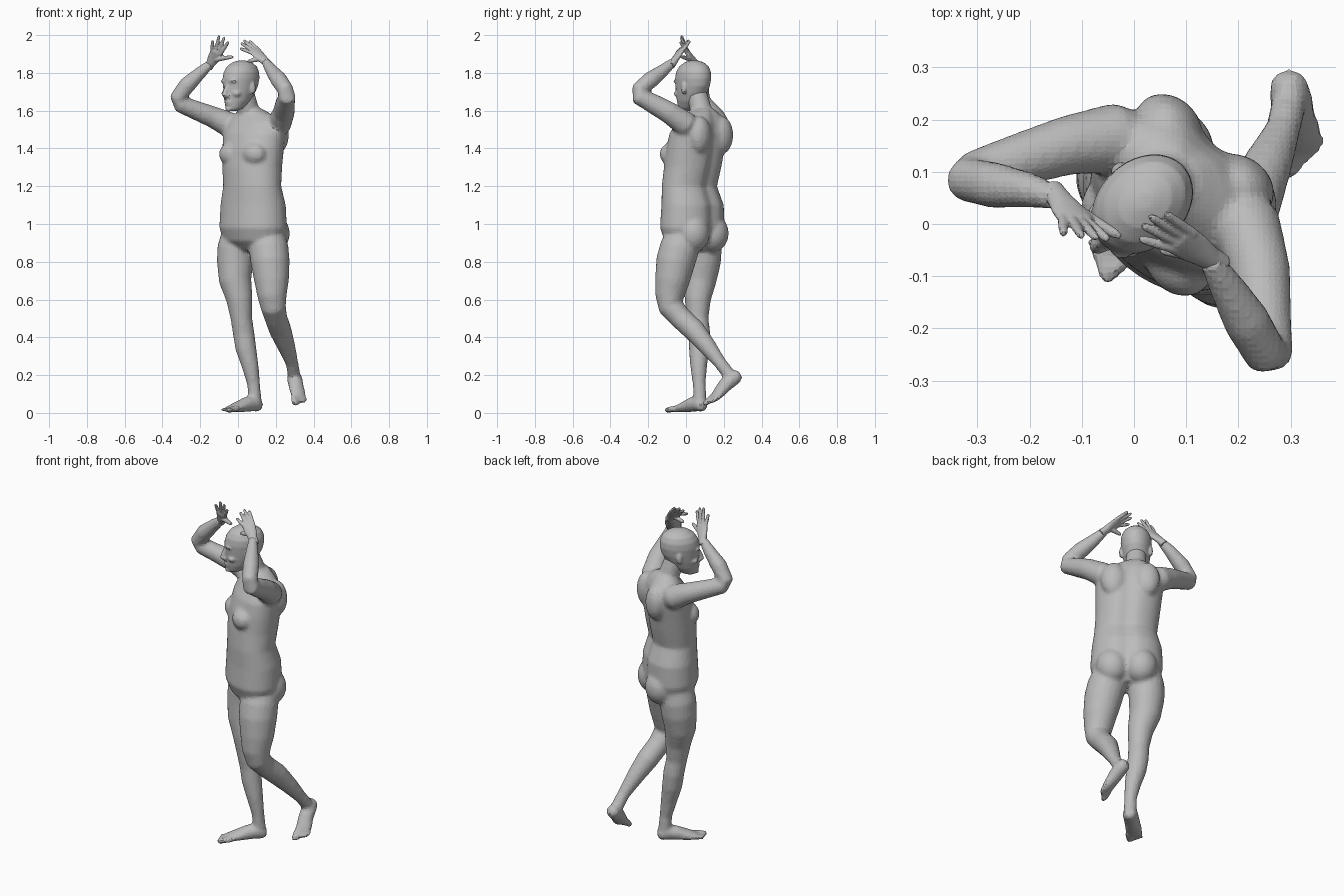
import bpy, bmesh, math
from mathutils import Vector, Matrix

if "Cube" in bpy.data.objects:
    bpy.data.objects.remove(bpy.data.objects["Cube"], do_unlink=True)

skin_grey = bpy.data.materials.new("skin_grey")
skin_grey.use_nodes = True
GREY = (0.5, 0.5, 0.5, 1)
skin_grey.diffuse_color = GREY
skin_grey.node_tree.nodes["Principled BSDF"].inputs["Base Color"].default_value = GREY

UP = Vector((0, 0, 1))
SIDES = 20


def facing(degrees):
    """Forward and left directions of a part turned clockwise from the front."""
    a = math.radians(degrees)
    return Vector((-math.sin(a), -math.cos(a), 0)), Vector((math.cos(a), -math.sin(a), 0))


def skin(bm, rings):
    """Bridge point rings into a closed skin."""
    loops = [[bm.verts.new(p) for p in ring] for ring in rings]
    n = len(loops[0])
    for lower, upper in zip(loops, loops[1:]):
        for i in range(n):
            j = (i + 1) % n
            bm.faces.new((lower[i], lower[j], upper[j], upper[i]))
    bm.faces.new(loops[0][::-1])
    bm.faces.new(loops[-1])


def stack(bm, rows, forward, left, groove=0.0):
    """Horizontal oval sections: x, y, z, half width, half depth."""
    rings = []
    for x, y, z, a, b in rows:
        ring = []
        for k in range(2 * SIDES):
            t = math.pi * k / SIDES
            c, s = math.cos(t), math.sin(t)
            dip = 1 - groove * math.exp(-(c * 5) ** 2) if s < 0 else 1
            ring.append(Vector((x, y, z)) + left * a * c + forward * b * s * dip)
        rings.append(ring)
    skin(bm, rings)


def tube(bm, points, side):
    """Sections along a path: x, y, z, radius and optional flatness."""
    centres = [Vector(p[:3]) for p in points]
    rings = []
    for i, p in enumerate(points):
        before, after = centres[max(i - 1, 0)], centres[min(i + 1, len(points) - 1)]
        t = (after - before).normalized()
        u = (side - t * side.dot(t)).normalized()
        w = t.cross(u)
        flat = p[4] if len(p) > 4 else 1
        rings.append([centres[i] + p[3] * (u * math.cos(a) + w * flat * math.sin(a))
                      for a in (math.tau * k / SIDES for k in range(SIDES))])
    skin(bm, rings)


def blob(bm, centre, radii, forward, left):
    """Ellipsoid with radii along left, forward and up."""
    turn = Matrix((left, forward, UP)).transposed().to_4x4()
    bmesh.ops.create_uvsphere(bm, u_segments=20, v_segments=12, radius=1,
                              matrix=Matrix.Translation(centre) @ turn @ Matrix.Diagonal((*radii, 1)))


def finish(bm, name, voxel, smoothing):
    """Fuse the overlapping skins of a part into one flat-faced surface."""
    bmesh.ops.recalc_face_normals(bm, faces=bm.faces)
    mesh = bpy.data.meshes.new(name)
    bm.to_mesh(mesh)
    bm.free()
    mesh.materials.append(skin_grey)
    ob = bpy.data.objects.new(name, mesh)
    bpy.context.scene.collection.objects.link(ob)
    fuse = ob.modifiers.new("fuse", "REMESH")
    fuse.mode = "VOXEL"
    fuse.voxel_size = voxel
    soften = ob.modifiers.new("soften", "SMOOTH")
    soften.factor = 0.5
    soften.iterations = smoothing


# Torso
F, L = facing(40)
body = bmesh.new()
stack(body, [
    (.08, .035, .86, .10, .07), (.08, .035, .91, .175, .125),
    (.08, .033, .98, .197, .15), (.08, .035, 1.1, .19, .145),
    (.075, .018, 1.2, .17, .127), (.075, .035, 1.3, .173, .135),
    (.08, .05, 1.4, .18, .135), (.085, .065, 1.48, .185, .125),
    (.085, .08, 1.54, .165, .10), (.08, .09, 1.58, .115, .075),
    (.07, .09, 1.61, .06, .055)], F, L, groove=.12)
for s in (-1, 1):
    blob(body, Vector((.08, .04, 1.37)) + F * .085 + L * .08 * s, (.07, .058, .062), F, L)
    blob(body, Vector((.08, .033, .95)) - F * .075 + L * .078 * s, (.088, .085, .10), F, L)
    blob(body, Vector((.085, .07, 1.47)) - F * .08 + L * .09 * s, (.07, .055, .10), F, L)

# Neck
tube(body, [(.075, .095, 1.52, .075), (.055, .08, 1.6, .058), (.03, .055, 1.7, .054)], L)

# Arms
tube(body, [
    (.03, .13, 1.48, .07), (-.045, .165, 1.525, .068), (-.13, .15, 1.565, .057),
    (-.23, .12, 1.605, .05), (-.305, .095, 1.635, .046), (-.322, .085, 1.665, .042),
    (-.27, .075, 1.735, .045), (-.2, .065, 1.8, .034), (-.145, .05, 1.85, .023)], F)
tube(body, [
    (.16, .03, 1.48, .07), (.22, -.01, 1.535, .066), (.242, -.09, 1.59, .058),
    (.25, -.18, 1.64, .052), (.26, -.25, 1.675, .046), (.253, -.25, 1.71, .042),
    (.215, -.185, 1.765, .045), (.18, -.125, 1.81, .035), (.145, -.065, 1.86, .023)], F)

# Legs: straight standing leg, then bent trailing leg
tube(body, [
    (.01, .09, .97, .09), (-.01, .09, .87, .1), (-.015, .088, .8, .097),
    (-.015, .075, .7, .086), (.008, .062, .6, .07), (.018, .062, .5, .057),
    (.03, .072, .42, .057), (.042, .07, .34, .055), (.064, .067, .25, .045),
    (.083, .07, .15, .034), (.09, .075, .05, .036)], L)
tube(body, [
    (.15, 0, .97, .09), (.163, -.035, .87, .105), (.17, -.055, .8, .104),
    (.178, -.073, .7, .092), (.18, -.085, .62, .078), (.187, -.08, .56, .067),
    (.2, -.03, .505, .06), (.225, .045, .435, .059), (.257, .115, .35, .047),
    (.285, .18, .265, .034), (.297, .23, .2, .034)], L)


def foot(points, side, step, inner):
    """Tapered foot with five toes, the big toe on the inner side."""
    tube(body, points, side)
    ball = Vector(points[-1][:3])
    for i in range(5):
        spread = inner * (.034 - .017 * i)
        r = .017 if i == 0 else .0125 - .001 * i
        base = ball + side * spread
        tip = base + step * (1 - .11 * i)
        tube(body, [(*(base - step * .3), r), (*base, r), (*base.lerp(tip, .75), r), (*tip, r * .6)], side)


foot([(.117, .1, .035, .02), (.108, .09, .037, .034), (.085, .07, .05, .042),
      (.045, .035, .045, .042, .95), (0, -.005, .031, .045, .65), (-.042, -.045, .019, .045, .38)],
     facing(45)[1], Vector((-.045, -.04, -.005)), 1)
foot([(.293, .288, .205, .02), (.295, .275, .198, .034), (.3, .245, .18, .041),
      (.307, .205, .145, .041, .9), (.318, .168, .1, .044, .6), (.325, .145, .073, .044, .38)],
     Vector((.85, .5, 0)).normalized(), Vector((.008, -.036, -.032)), -1)
finish(body, "body", .011, 5)

# Head
F, L = facing(47)
centre = Vector((.016, .038, 0))


def face_point(forward, left, z):
    return centre + F * forward + L * left + UP * z


head = bmesh.new()
stack(head, [(*face_point(f, 0, z), a, b) for z, f, a, b in (
    (1.597, .062, .022, .024), (1.612, .048, .042, .048), (1.65, .028, .061, .074),
    (1.69, .014, .072, .09), (1.73, .004, .079, .103), (1.77, 0, .084, .108),
    (1.805, -.003, .082, .103), (1.835, -.006, .069, .086),
    (1.856, -.008, .045, .056), (1.866, -.008, .015, .02))], F, L)
tube(head, [(*face_point(.096, 0, 1.745), .010), (*face_point(.112, 0, 1.71), .012),
            (*face_point(.118, 0, 1.685), .017), (*face_point(.1, 0, 1.67), .014)], L)
blob(head, face_point(.096, 0, 1.645), (.024, .014, .007), F, L)
blob(head, face_point(.094, 0, 1.633), (.021, .014, .008), F, L)
blob(head, face_point(.092, 0, 1.609), (.02, .014, .014), F, L)
for s in (-1, 1):
    blob(head, face_point(.093, .032 * s, 1.755), (.026, .015, .008), F, L)
    blob(head, face_point(.083, .031 * s, 1.732), (.014, .014, .009), F, L)
    blob(head, face_point(.07, .042 * s, 1.69), (.024, .026, .018), F, L)
    blob(head, face_point(.108, .014 * s, 1.679), (.009, .012, .008), F, L)
    blob(head, face_point(-.012, .082 * s, 1.72), (.010, .017, .032), F, L)
finish(head, "head", .007, 3)


def hand(name, wrist, index_knuckle, little_knuckle, tips, thumb):
    """Flat palm, four fingers fanned from the knuckles, and a thumb."""
    bm = bmesh.new()
    wrist, first, last, thumb = map(Vector, (wrist, index_knuckle, little_knuckle, thumb))
    across = (last - first).normalized()
    middle = first.lerp(last, .5)
    tube(bm, [(*wrist.lerp(middle, -.4), .023, .9), (*wrist, .024, .8),
              (*wrist.lerp(middle, .5), .033, .45), (*middle, .037, .33),
              (*wrist.lerp(middle, 1.12), .03, .25)], across)
    for i, tip in enumerate(map(Vector, tips)):
        base = first.lerp(last, i / 3)
        tube(bm, [(*base.lerp(tip, -.2), .010), (*base.lerp(tip, .5), .0095),
                  (*base.lerp(tip, .9), .008), (*tip, .005)], across)
    root = wrist.lerp(first, .35)
    tube(bm, [(*root, .016), (*root.lerp(thumb, .5), .012),
              (*root.lerp(thumb, .9), .009), (*thumb, .005)], (first - wrist).normalized())
    finish(bm, name, .004, 2)


# Hands
hand("right_hand", (-.145, .05, 1.85), (-.085, 0, 1.912), (-.137, .015, 1.905),
     [(-.05, -.03, 1.965), (-.072, -.027, 1.99), (-.1, -.024, 1.998), (-.135, -.02, 1.972)],
     (-.025, -.025, 1.885))
hand("left_hand", (.145, -.065, 1.86), (.07, -.045, 1.908), (.105, -.012, 1.925),
     [(.01, -.028, 1.93), (.015, -.002, 1.958), (.03, .015, 1.973), (.06, .02, 1.97)],
     (.05, -.05, 1.86))
